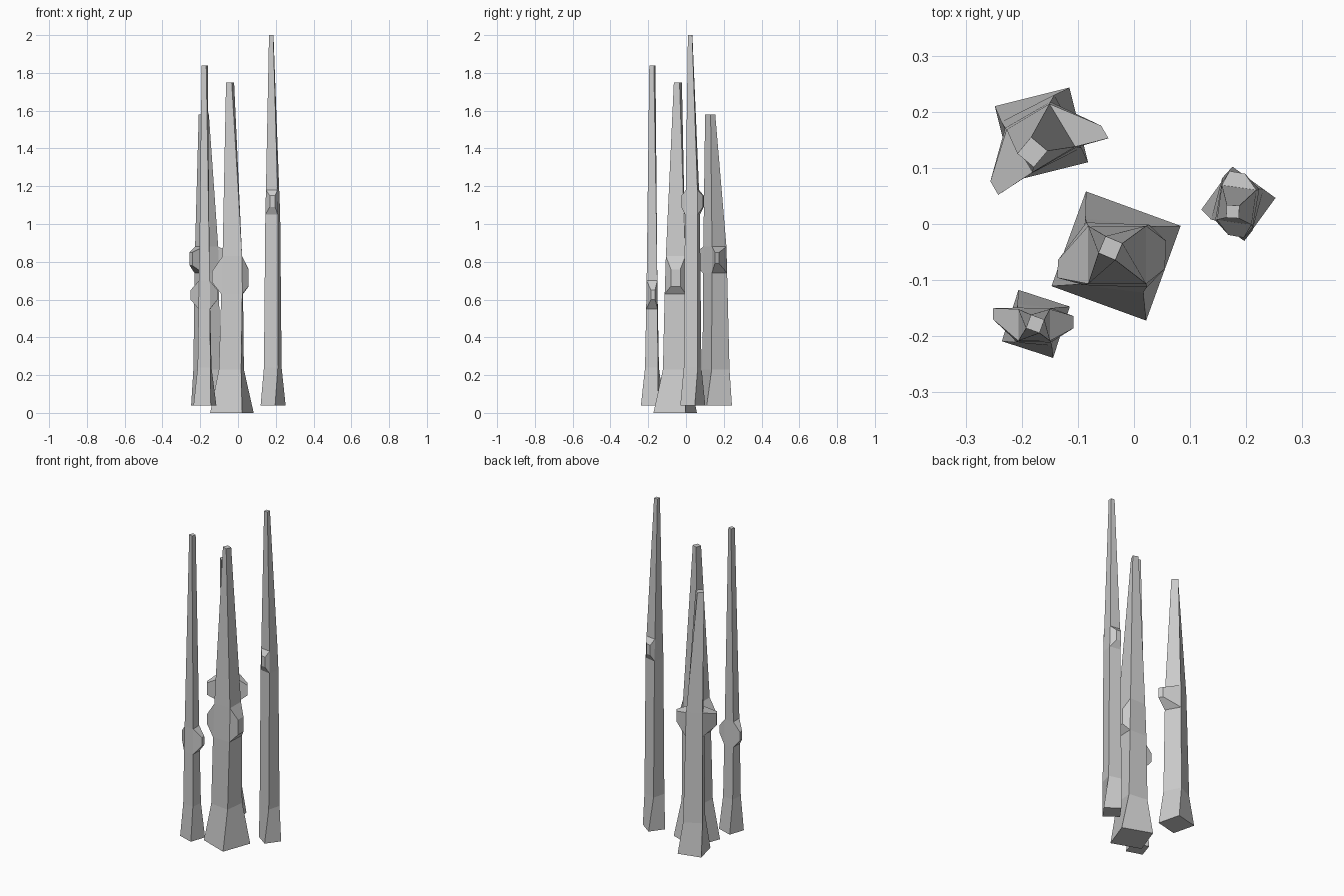
import bpy, bmesh
from math import radians, cos, sin
from mathutils import Vector

if "Cube" in bpy.data.objects:
    bpy.data.objects.remove(bpy.data.objects["Cube"])


def trunk(name, rings, stubs):
    """Four-sided trunk. rings: (z, x, y, radius, corner angle).
    stubs: side index -> (tip x, tip y, half width, z low, z high), between rings 2 and 3."""
    bm = bmesh.new()
    loops = []
    for z, x, y, r, a in rings:
        loops.append([bm.verts.new((x + r * cos(radians(a + 90 * k)),
                                    y + r * sin(radians(a + 90 * k)), z)) for k in range(4)])
    bm.faces.new(loops[0][::-1])
    bm.faces.new(loops[-1])
    for i in range(len(loops) - 1):
        for k in range(4):
            j = (k + 1) % 4
            quad = [loops[i][k], loops[i][j], loops[i + 1][j], loops[i + 1][k]]
            if i == 2 and k in stubs:
                # broken branch stub drawn out of the trunk side
                x, y, w, z0, z1 = stubs[k]
                along = (quad[1].co - quad[0].co).normalized() * w
                lo, hi = Vector((x, y, z0)), Vector((x, y, z1))
                tip = [bm.verts.new(p) for p in (lo - along, lo + along, hi + along, hi - along)]
                bm.faces.new(tip)
                for n in range(4):
                    m = (n + 1) % 4
                    bm.faces.new((quad[n], quad[m], tip[m], tip[n]))
            else:
                bm.faces.new(quad)
    bmesh.ops.recalc_face_normals(bm, faces=bm.faces)
    mesh = bpy.data.meshes.new(name)
    bm.to_mesh(mesh)
    bm.free()
    bpy.context.collection.objects.link(bpy.data.objects.new(name, mesh))


# thick middle trunk
trunk("middle_trunk",
      [(0, -.032, -.057, .127, -65), (.23, -.035, -.056, .084, -52), (.63, -.031, -.055, .079, -47),
       (.83, -.03, -.055, .073, -45), (1.75, -.042, -.043, .023, -68)],
      {0: (.056, -.055, .025, .67, .76), 2: (-.136, -.08, .016, .69, .75)})

# thin front left trunk
trunk("front_left_trunk",
      [(.04, -.175, -.178, .068, -63), (.24, -.177, -.18, .048, -50), (.55, -.178, -.18, .043, -46),
       (.70, -.178, -.18, .040, -45), (1.84, -.176, -.178, .018, -65)],
      {0: (-.108, -.175, .011, .60, .65), 2: (-.251, -.16, .010, .60, .65)})

# tall right trunk
trunk("right_trunk",
      [(.04, .186, .036, .067, -81), (.24, .184, .035, .054, -60), (1.05, .184, .034, .048, -55),
       (1.18, .183, .034, .044, -53), (2.0, .176, .022, .016, -48)],
      {1: (.184, .092, .014, 1.09, 1.15), 3: (.182, -.022, .014, 1.09, 1.15)})

# short back left trunk
trunk("back_left_trunk",
      [(.04, -.165, .16, .097, -31), (.23, -.165, .159, .075, -18), (.74, -.166, .154, .066, -15),
       (.88, -.166, .153, .063, -14), (1.58, -.181, .128, .027, 5)],
      {0: (-.052, .164, .013, .79, .85), 2: (-.249, .064, .014, .78, .85)})
